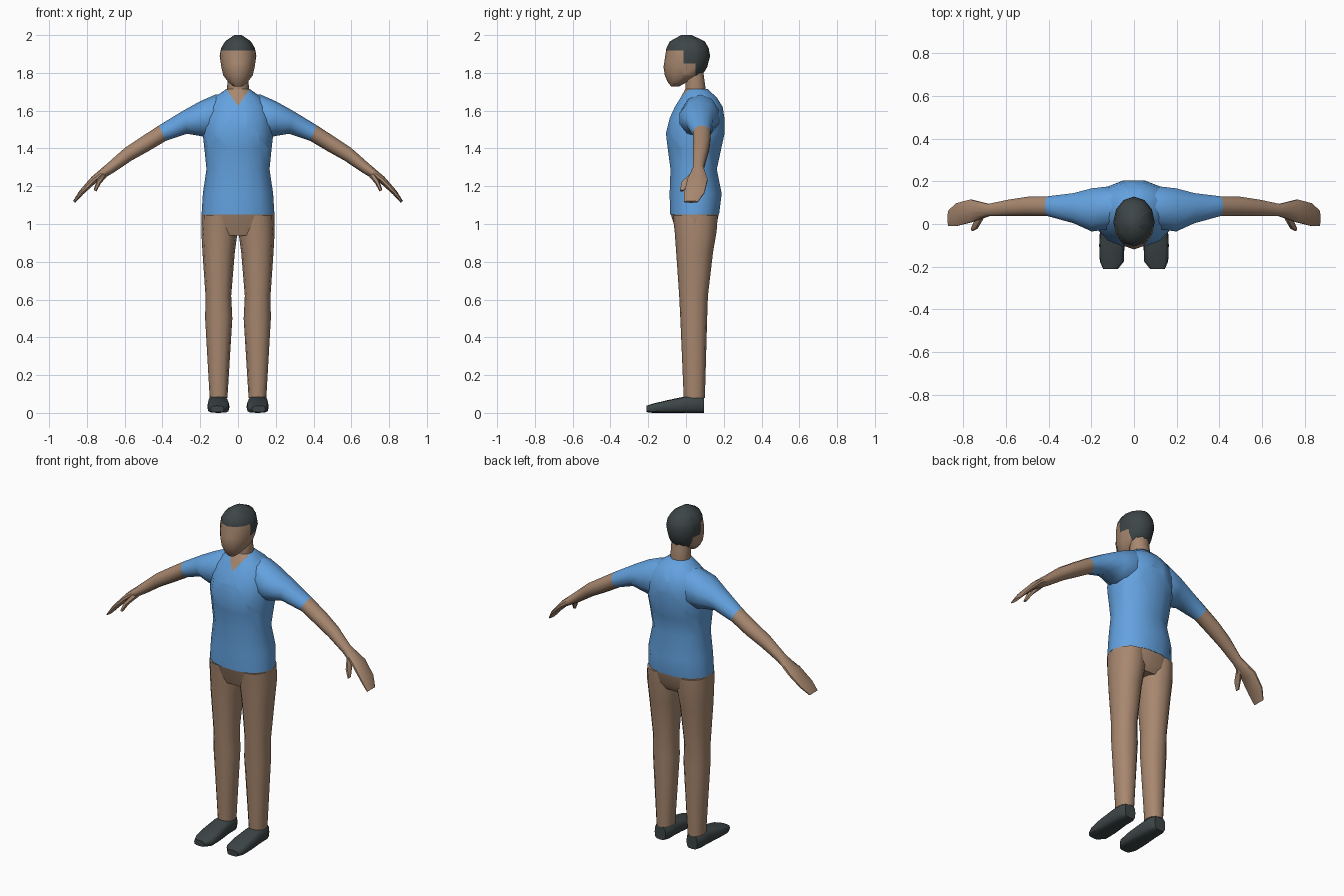
import bpy, bmesh, math
from mathutils import Vector

if "Cube" in bpy.data.objects:
    bpy.data.objects.remove(bpy.data.objects["Cube"])


def material(name, rgb):
    m = bpy.data.materials.new(name)
    m.diffuse_color = (*rgb, 1)
    m.use_nodes = True
    m.node_tree.nodes["Principled BSDF"].inputs["Base Color"].default_value = m.diffuse_color
    return m


SKIN = material("warm brown", (0.39, 0.245, 0.16))
BLUE = material("shirt blue", (0.125, 0.36, 0.74))
DARK = material("charcoal", (0.047, 0.06, 0.063))


def loft(name, rings, n, mats, power=2.0, mirror=False, cuts=(), rule=None):
    """Skin a tube through rings given as (centre, half axis u, half axis v)."""
    bm = bmesh.new()
    loops = []
    for c, u, v in rings:
        loop = []
        for i in range(n):
            a = 2 * math.pi * i / n
            cu, sv = math.cos(a), math.sin(a)
            p = c + u * math.copysign(abs(cu) ** (2 / power), cu) \
                  + v * math.copysign(abs(sv) ** (2 / power), sv)
            loop.append(bm.verts.new(p))
        loops.append(loop)
    for a, b in zip(loops, loops[1:]):
        for i in range(n):
            j = (i + 1) % n
            bm.faces.new((a[i], a[j], b[j], b[i]))
    bm.faces.new(loops[0])
    bm.faces.new(loops[-1])
    # cut colour borders into the surface
    for co, no in cuts:
        bmesh.ops.bisect_plane(bm, geom=bm.verts[:] + bm.edges[:] + bm.faces[:],
                               plane_co=co, plane_no=no, dist=1e-5)
    bmesh.ops.recalc_face_normals(bm, faces=bm.faces[:])
    if rule:
        for f in bm.faces:
            f.material_index = int(rule(f.calc_center_median()))
    me = bpy.data.meshes.new(name)
    bm.to_mesh(me)
    bm.free()
    for m in mats:
        me.materials.append(m)
    ob = bpy.data.objects.new(name, me)
    bpy.context.collection.objects.link(ob)
    bpy.ops.object.select_all(action='DESELECT')
    ob.select_set(True)
    bpy.context.view_layer.objects.active = ob
    bpy.ops.object.shade_smooth_by_angle(angle=math.radians(50))
    if mirror:
        ob.modifiers.new("mirror", 'MIRROR').use_axis[0] = True
    return ob


def level(z, x0, x1, y0, y1):
    """Horizontal ring."""
    return (Vector(((x0 + x1) / 2, (y0 + y1) / 2, z)),
            Vector(((x1 - x0) / 2, 0, 0)), Vector((0, (y1 - y0) / 2, 0)))


def limb(xt, zt, xb, zb, y0, y1):
    """Ring across an arm, from its top point to its bottom point."""
    return (Vector(((xt + xb) / 2, (y0 + y1) / 2, (zt + zb) / 2)),
            Vector(((xt - xb) / 2, 0, (zt - zb) / 2)), Vector((0, (y1 - y0) / 2, 0)))


def upright(y, x0, x1, z0, z1):
    """Ring facing the front."""
    return (Vector(((x0 + x1) / 2, y, (z0 + z1) / 2)),
            Vector(((x1 - x0) / 2, 0, 0)), Vector((0, 0, (z1 - z0) / 2)))


# shirt body with a V neckline
V0, SLOPE = Vector((0, 0, 1.625)), 0.7
body = [(1.05, .193, -.087, .178), (1.16, .186, -.09, .192), (1.29, .167, -.085, .166),
        (1.40, .178, -.1, .19), (1.48, .187, -.11, .208), (1.56, .182, -.09, .207),
        (1.62, .165, -.062, .197), (1.67, .125, -.03, .165), (1.715, .062, -.005, .115)]
loft("shirt_body", [level(z, -w, w, a, b) for z, w, a, b in body], 14, [BLUE, SKIN], 2.2,
     cuts=[(V0, (1, 0, -SLOPE)), (V0, (-1, 0, -SLOPE))],
     rule=lambda c: c.y < .03 and abs(c.x) < SLOPE * (c.z - V0.z))

# arms: sleeve, forearm and flat hand
loft("arm", [limb(.04, 1.69, .05, 1.5, .01, .16), limb(.12, 1.685, .13, 1.45, -.03, .18),
             limb(.2, 1.65, .195, 1.465, -.04, .172), limb(.29, 1.6, .27, 1.478, 0, .148),
             limb(.418, 1.522, .382, 1.44, .035, .132), limb(.51, 1.462, .475, 1.385, .036, .13),
             limb(.6, 1.402, .565, 1.335, .035, .116), limb(.695, 1.318, .665, 1.268, .035, .095),
             limb(.775, 1.25, .752, 1.218, .005, .117), limb(.84, 1.175, .82, 1.157, -.012, .1),
             limb(.873, 1.122, .862, 1.112, -.012, .065)],
     10, [BLUE, SKIN], mirror=True, rule=lambda c: c.x > .4)
loft("thumb", [limb(.715, 1.285, .695, 1.25, .03, .075), limb(.748, 1.23, .726, 1.215, -.025, .03),
               limb(.764, 1.18, .75, 1.172, -.034, -.012)], 6, [SKIN], mirror=True)

# neck
loft("neck", [level(1.62, -.05, .05, -.01, .1), level(1.71, -.058, .058, -.006, .108),
              level(1.76, -.056, .056, -.004, .1), level(1.84, -.055, .055, 0, .09)], 10, [SKIN])

# head with the hairline cut in
head = [(1.727, .022, -.078, -.04), (1.75, .05, -.096, .005), (1.787, .078, -.112, .085),
        (1.83, .088, -.119, .112), (1.89, .097, -.11, .128), (1.93, .09, -.104, .12),
        (1.967, .068, -.086, .1), (2.0, .02, -.025, .03)]


def hair(c):
    return c.z > 1.918 or (c.y > -.012 and c.z > 1.85) or (c.y > .05 and c.z > 1.78)


loft("head", [level(z, -w, w, a, b) for z, w, a, b in head], 12, [SKIN, DARK],
     cuts=[((0, 0, 1.918), (0, 0, 1)), ((0, 0, 1.85), (0, 0, 1)),
           ((0, -.012, 0), (0, 1, 0)), ((0, .05, 0), (0, 1, 0))], rule=hair)

# trousers
loft("trouser_hips", [level(.94, -.17, .17, -.045, .135), level(.98, -.192, .192, -.06, .16),
                      level(1.05, -.192, .192, -.083, .176)], 14, [SKIN], 2.2)
loft("trouser_leg", [level(.08, .056, .15, -.012, .1), level(.5, .03, .174, -.03, .112),
                     level(.62, .036, .172, -.036, .116), level(.85, .017, .188, -.052, .143),
                     level(.96, .002, .194, -.06, .162), level(1.045, .005, .19, -.07, .168)],
     12, [SKIN], 2.2, mirror=True)

# shoes
loft("shoe", [upright(.095, .07, .142, 0, .082), upright(.06, .053, .157, 0, .09),
              upright(0, .053, .158, 0, .088), upright(-.1, .045, .163, 0, .067),
              upright(-.175, .047, .16, 0, .049), upright(-.21, .075, .145, .004, .038)],
     12, [DARK], 3.5, mirror=True)
